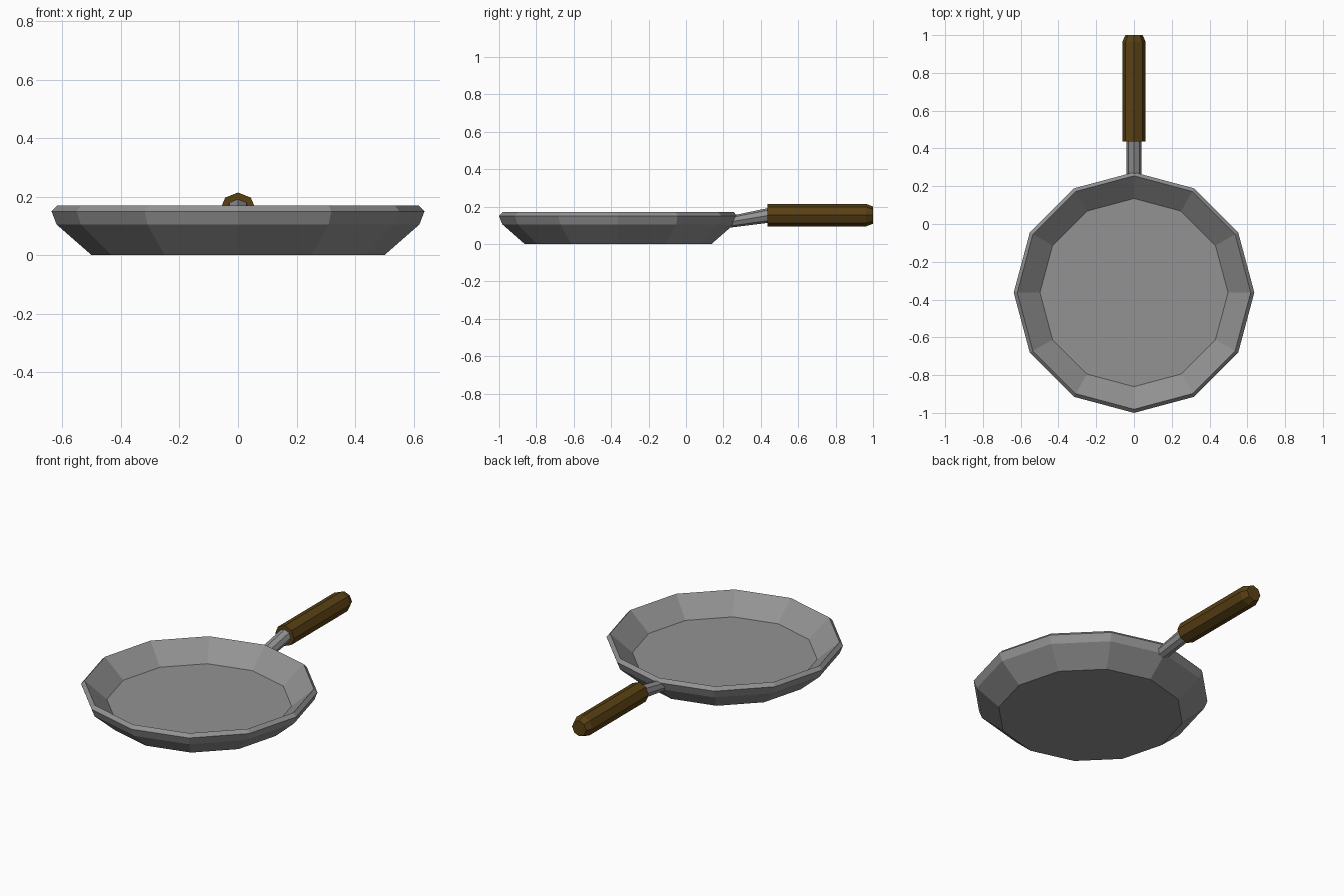
import bpy, bmesh
from math import sin, cos, tau
from mathutils import Vector

if "Cube" in bpy.data.objects:
    bpy.data.objects.remove(bpy.data.objects["Cube"])


def material(name, color):
    mat = bpy.data.materials.new(name)
    mat.diffuse_color = color
    mat.use_nodes = True
    mat.node_tree.nodes["Principled BSDF"].inputs["Base Color"].default_value = mat.diffuse_color
    return mat


metal = material("dark_metal", (0.29, 0.29, 0.29, 1))
wood = material("dark_wood", (0.1, 0.052, 0.007, 1))


def loft(name, rings, mat):
    """Skin a list of equal-sized point rings and cap both ends."""
    bm = bmesh.new()
    loops = [[bm.verts.new(p) for p in ring] for ring in rings]
    n = len(loops[0])
    for a, b in zip(loops, loops[1:]):
        for i in range(n):
            j = (i + 1) % n
            bm.faces.new((a[i], a[j], b[j], b[i]))
    bm.faces.new(loops[0][::-1])
    bm.faces.new(loops[-1])
    bmesh.ops.recalc_face_normals(bm, faces=bm.faces)
    mesh = bpy.data.meshes.new(name)
    bm.to_mesh(mesh)
    bm.free()
    mesh.materials.append(mat)
    obj = bpy.data.objects.new(name, mesh)
    bpy.context.collection.objects.link(obj)
    return obj


def flat_ring(r, z, y=-0.363, n=12):
    return [Vector((r * cos(tau * i / n), y + r * sin(tau * i / n), z)) for i in range(n)]


def upright_ring(y, z, rx, rz, n=8):
    return [Vector((rx * cos(tau * i / n), y, z + rz * sin(tau * i / n))) for i in range(n)]


# Pan: outer wall, bevelled rim, inner wall and floor
pan_profile = [(0.5, 0), (0.62, 0.105), (0.637, 0.15), (0.618, 0.17), (0.498, 0.063)]
loft("pan", [flat_ring(r, z) for r, z in pan_profile], metal)

# Metal stem rising from the pan wall into the grip
loft("handle_stem", [upright_ring(0.235, 0.118, 0.04, 0.031),
                     upright_ring(0.45, 0.154, 0.04, 0.04)], metal)

# Wooden octagonal grip with a chamfered far end
loft("handle_grip", [upright_ring(0.437, 0.154, 0.062, 0.06),
                     upright_ring(0.963, 0.154, 0.062, 0.06),
                     upright_ring(1.0, 0.154, 0.046, 0.046)], wood)
